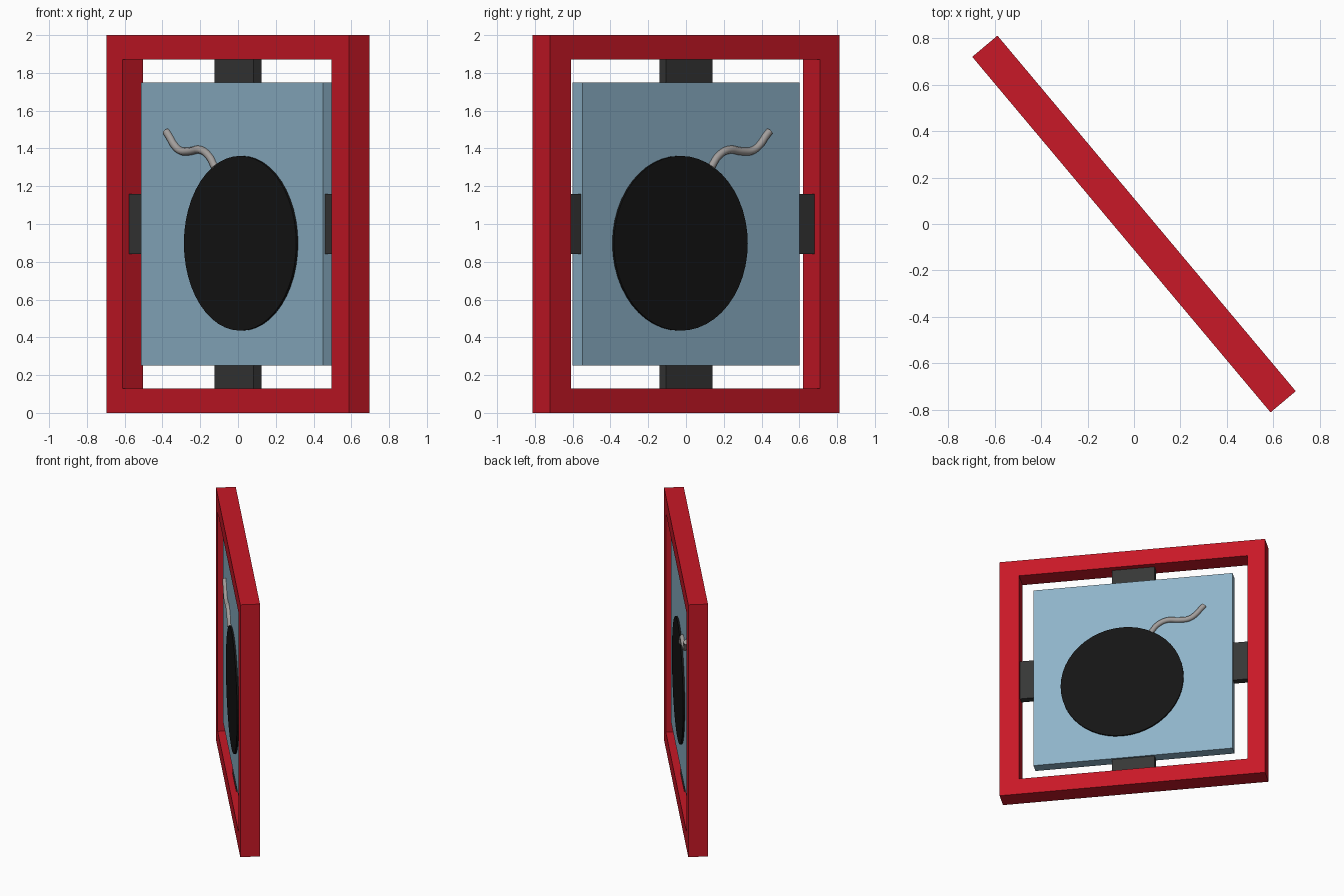
import bpy, bmesh, math
from mathutils import Matrix

if "Cube" in bpy.data.objects:
    bpy.data.objects.remove(bpy.data.objects["Cube"])

# Everything is built upright in the XZ plane, then turned about z
TURN = Matrix.Rotation(math.radians(-50), 4, 'Z')


def material(name, rgb):
    m = bpy.data.materials.new(name)
    m.diffuse_color = (*rgb, 1)
    m.use_nodes = True
    m.node_tree.nodes["Principled BSDF"].inputs["Base Color"].default_value = m.diffuse_color
    return m


RED = material("red", (0.58, 0.009, 0.02))
BLUE = material("pale_blue", (0.27, 0.45, 0.58))
BLACK = material("black", (0.007, 0.007, 0.007))
CHARCOAL = material("charcoal", (0.037, 0.038, 0.037))
GREY = material("grey", (0.36, 0.34, 0.33))


def add(name, bm, mat):
    bmesh.ops.recalc_face_normals(bm, faces=bm.faces)
    me = bpy.data.meshes.new(name)
    bm.to_mesh(me)
    bm.free()
    me.materials.append(mat)
    ob = bpy.data.objects.new(name, me)
    ob.matrix_world = TURN
    bpy.context.collection.objects.link(ob)
    return ob


def box(name, x0, x1, z0, z1, t, mat):
    bm = bmesh.new()
    bmesh.ops.create_cube(bm, size=1, matrix=Matrix.Translation(((x0 + x1) / 2, 0, (z0 + z1) / 2))
                          @ Matrix.Diagonal((x1 - x0, t, z1 - z0, 1)))
    return add(name, bm, mat)


def frame(name, outer, inner, t, mat):
    bm = bmesh.new()

    def ring(r, y):
        x0, x1, z0, z1 = r
        return [bm.verts.new((x, y, z)) for x, z in ((x0, z0), (x1, z0), (x1, z1), (x0, z1))]
    loops = [ring(outer, -t / 2), ring(inner, -t / 2), ring(inner, t / 2), ring(outer, t / 2)]
    for a, b in zip(loops, loops[1:] + loops[:1]):
        for i in range(4):
            j = (i + 1) % 4
            bm.faces.new((a[i], a[j], b[j], b[i]))
    return add(name, bm, mat)


# Outer frame and hanging panel
L, R, B, T = -0.867, 0.853, 0.13, 1.87
frame("outer_frame", (-1, 1, 0, 2), (L, R, B, T), 0.142, RED)
box("panel", -0.75, 0.75, 0.25, 1.75, 0.082, BLUE)

# Four tabs joining panel to frame
W, TT = 0.16, 0.054
box("top_tab", -W, W, 1.74, T, TT, CHARCOAL)
box("bottom_tab", -W, W, B, 0.26, TT, CHARCOAL)
box("left_tab", L, -0.74, 1 - W, 1 + W, TT, CHARCOAL)
box("right_tab", 0.74, R, 1 - W, 1 + W, TT, CHARCOAL)

# Round body, showing on both sides of the panel
bm = bmesh.new()
bmesh.ops.create_cone(bm, cap_ends=True, segments=48, radius1=0.4625, radius2=0.4625, depth=0.108,
                      matrix=Matrix.Translation((0.081, 0, 0.898)) @ Matrix.Rotation(math.pi / 2, 4, 'X'))
add("round_body", bm, BLACK)

# Wavy fuse on each face of the panel
PATH = [(-0.135, 1.30), (-0.185, 1.36), (-0.26, 1.393), (-0.345, 1.385),
        (-0.42, 1.388), (-0.475, 1.422), (-0.508, 1.46), (-0.538, 1.49)]
for side, y in (("front", -0.045), ("back", 0.045)):
    cu = bpy.data.curves.new(side + "_fuse", 'CURVE')
    cu.dimensions = '3D'
    cu.bevel_depth = 0.021
    cu.bevel_resolution = 2
    cu.resolution_u = 4
    cu.use_fill_caps = True
    sp = cu.splines.new('BEZIER')
    sp.bezier_points.add(len(PATH) - 1)
    for p, (x, z) in zip(sp.bezier_points, PATH):
        p.co = (x, y, z)
        p.handle_left_type = p.handle_right_type = 'AUTO'
    cu.materials.append(GREY)
    fuse = bpy.data.objects.new(side + "_fuse", cu)
    fuse.matrix_world = TURN
    bpy.context.collection.objects.link(fuse)
